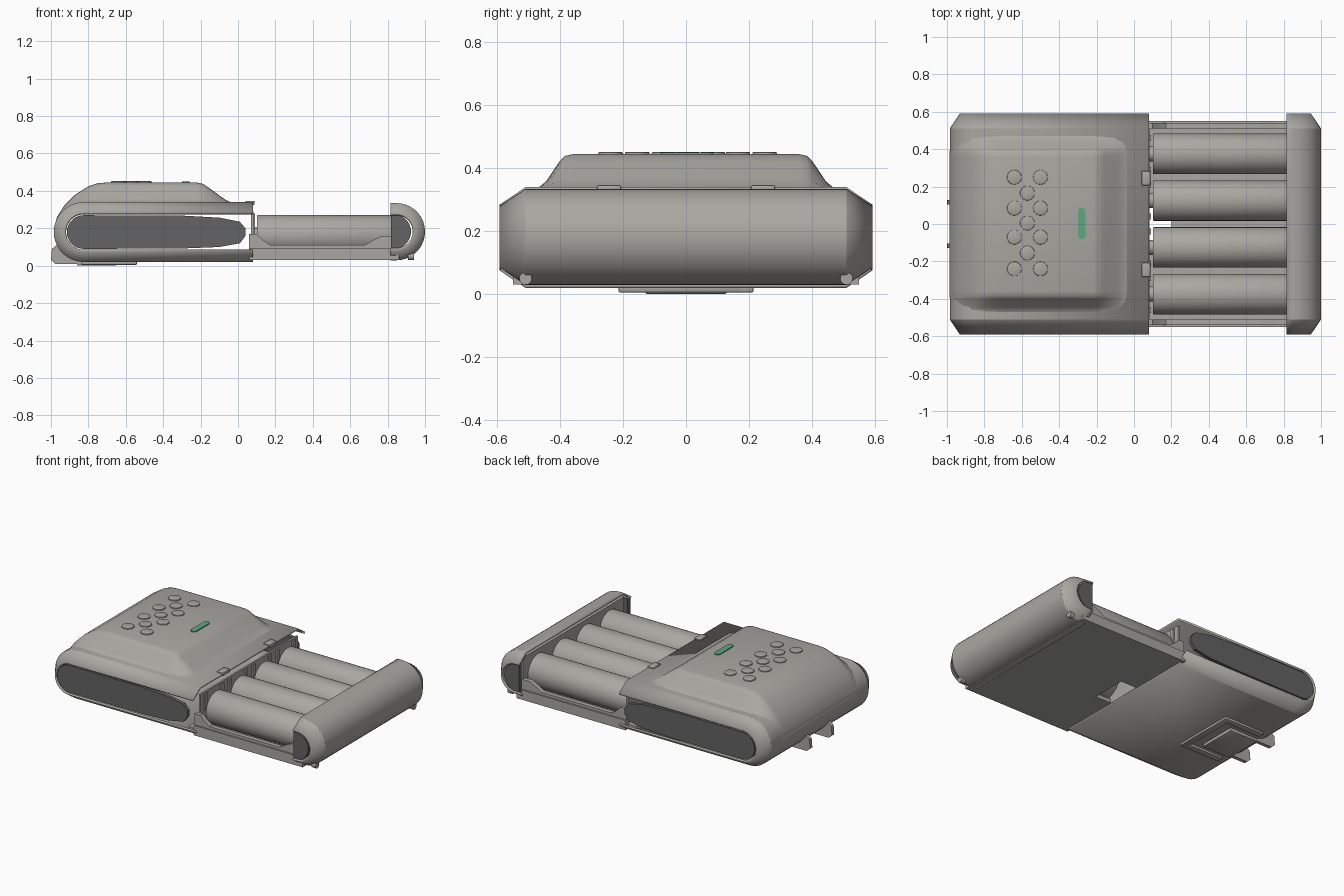
import bpy, bmesh, math
from mathutils import Vector

if "Cube" in bpy.data.objects:
    bpy.data.objects.remove(bpy.data.objects["Cube"])


def material(name, rgb):
    m = bpy.data.materials.new(name)
    m.diffuse_color = (*rgb, 1)
    m.use_nodes = True
    m.node_tree.nodes["Principled BSDF"].inputs["Base Color"].default_value = m.diffuse_color
    return m


GREY = material("warm_grey", (0.40, 0.39, 0.36))
DARK = material("dark_grey", (0.125, 0.125, 0.125))
GREEN = material("indicator_green", (0.11, 0.39, 0.22))


def finish(name, bm, mat, angle=25):
    me = bpy.data.meshes.new(name)
    bm.to_mesh(me)
    bm.free()
    me.materials.append(mat)
    ob = bpy.data.objects.new(name, me)
    bpy.context.collection.objects.link(ob)
    bpy.ops.object.select_all(action='DESELECT')
    ob.select_set(True)
    bpy.context.view_layer.objects.active = ob
    bpy.ops.object.shade_smooth_by_angle(angle=math.radians(angle))
    return ob


def strip_loft(name, sections, mat, centre, thickness=0, angle=25):
    """Open surface through xz profiles placed at successive y values."""
    bm = bmesh.new()
    rows = [[bm.verts.new((x, y, z)) for x, z in prof] for y, prof in sections]
    for a, b in zip(rows, rows[1:]):
        for i in range(len(a) - 1):
            bm.faces.new((a[i], a[i + 1], b[i + 1], b[i]))
    bmesh.ops.recalc_face_normals(bm, faces=bm.faces)
    bm.normal_update()
    side = sum(f.normal.dot(f.calc_center_median() - Vector(centre)) for f in bm.faces)
    if side < 0:
        bmesh.ops.reverse_faces(bm, faces=bm.faces)
    ob = finish(name, bm, mat, angle)
    if thickness:
        s = ob.modifiers.new("wall", 'SOLIDIFY')
        s.thickness = thickness
        s.offset = -1
    return ob


def plate(name, pts, y0, y1, mat):
    """xz outline extruded along y."""
    bm = bmesh.new()
    f = bm.faces.new([bm.verts.new((x, y0, z)) for x, z in pts])
    g = bmesh.ops.extrude_face_region(bm, geom=[f])['geom']
    bmesh.ops.translate(bm, vec=(0, y1 - y0, 0),
                        verts=[v for v in g if isinstance(v, bmesh.types.BMVert)])
    bmesh.ops.recalc_face_normals(bm, faces=bm.faces)
    return finish(name, bm, mat)


def box(name, x, y, z, mat=GREY, bevel=0):
    bm = bmesh.new()
    bmesh.ops.create_cube(bm, size=1)
    for v in bm.verts:
        v.co = [(lo + hi) / 2 + c * (hi - lo) for c, (lo, hi) in zip(v.co, (x, y, z))]
    if bevel:
        bmesh.ops.bevel(bm, geom=bm.edges[:], offset=bevel, segments=2,
                        profile=0.5, affect='EDGES')
    return finish(name, bm, mat)


def cylinder(name, loc, r, depth, axis='z', mat=GREY, bevel=0, stretch=0, seg=32):
    bm = bmesh.new()
    bmesh.ops.create_cone(bm, cap_ends=True, segments=seg, radius1=r, radius2=r, depth=depth)
    for v in bm.verts:
        if stretch:
            v.co.y += math.copysign(stretch, v.co.y)
    if bevel:
        rims = [e for e in bm.edges if abs(e.verts[0].co.z - e.verts[1].co.z) < 1e-5]
        bmesh.ops.bevel(bm, geom=rims, offset=bevel, segments=2, profile=0.5, affect='EDGES')
    for v in bm.verts:
        c = v.co.copy()
        v.co = Vector((c.z, c.y, -c.x) if axis == 'x' else c) + Vector(loc)
    return finish(name, bm, mat, 30)


def arc(cx, cz, r, a0, a1, n=18):
    return [(cx + r * math.cos(math.radians(a0 + (a1 - a0) * i / n)),
             cz + r * math.sin(math.radians(a0 + (a1 - a0) * i / n))) for i in range(n + 1)]


# Main housing: rounded sleeve, open at the sides and at the drawer end
def housing(inset):
    r = 0.16 - inset
    return [(0.08, 0.18 + r)] + arc(-0.825, 0.18, r, 90, 270) + [(0.08, 0.18 - r)]


Y_STEPS = ((-0.592, 0.055), (-0.51, 0), (0.51, 0), (0.592, 0.055))
strip_loft("housing", [(y, housing(d)) for y, d in Y_STEPS], GREY, (-0.4, 0, 0.18), 0.013)

# Raised lid on top of the housing
lid_top = [(-0.986, 0.19), (-0.968, 0.26), (-0.93, 0.32), (-0.87, 0.38), (-0.80, 0.425),
           (-0.75, 0.441), (-0.70, 0.445), (-0.22, 0.445), (-0.19, 0.439), (-0.16, 0.42),
           (-0.09, 0.368), (-0.055, 0.346), (-0.03, 0.337)]
lid_base = [(-0.978, 0.19), (-0.955, 0.25), (-0.915, 0.30), (-0.86, 0.33)] + \
           [(x, 0.334) for x, _ in lid_top[4:]]


def lid(t):
    return [(a[0] + (b[0] - a[0]) * t, a[1] + (b[1] - a[1]) * t)
            for a, b in zip(lid_base, lid_top)]


half = [(0.485, 0), (0.465, 0.07), (0.445, 0.22), (0.40, 0.82), (0.385, 0.95), (0.36, 1)]
steps = [(-y, t) for y, t in half] + half[::-1]
strip_loft("raised_lid", [(y, lid(t)) for y, t in steps], GREY, (-0.4, 0, 0.0), 0, 40)

# Vent buttons and indicator light
for x, ys in ((-0.64, (0.25, 0.085, -0.07, -0.24)), (-0.57, (0.165, 0.005, -0.155)),
              (-0.50, (0.25, 0.085, -0.07, -0.24))):
    for y in ys:
        cylinder("vent_button", (x, y, 0.446), 0.039, 0.012, bevel=0.004)
cylinder("indicator_light", (-0.28, 0.003, 0.446), 0.02, 0.009, mat=GREEN, stretch=0.064)

# End cap of the drawer
def cap(inset):
    r = 0.153 - inset
    return [(0.815, 0.182 + r)] + arc(0.847, 0.182, r, 90, -90) + [(0.815, 0.182 - r)]


strip_loft("end_cap", [(y, cap(d)) for y, d in Y_STEPS], GREY, (0.84, 0, 0.18), 0.013)
box("end_cap_inner_wall", (0.825, 0.85), (-0.53, 0.53), (0.04, 0.30))

# Parts mirrored on both sides
for s in (-1, 1):
    plate("side_grip", arc(-0.825, 0.18, 0.09, 90, 270) +
          [(-0.30, 0.092), (-0.10, 0.10), (0.01, 0.12), (0.04, 0.16), (0.04, 0.20),
           (0.01, 0.235), (-0.10, 0.257), (-0.30, 0.268)], s * 0.565, s * 0.588, DARK)
    plate("end_cap_grip", [(0.818, 0.275)] + arc(0.832, 0.182, 0.093, 90, -90) +
          [(0.818, 0.089)], s * 0.555, s * 0.585, DARK)
    plate("tray_side_wall", [(0.06, 0.03), (0.86, 0.03), (0.86, 0.16), (0.77, 0.16),
                             (0.73, 0.14), (0.68, 0.112), (0.17, 0.112), (0.13, 0.14),
                             (0.10, 0.17), (0.06, 0.17)], s * 0.51, s * 0.54, GREY)
    box("tray_side_rail", (0.06, 0.86), sorted((s * 0.535, s * 0.55)), (0.03, 0.095))
    box("tray_floor_side", (0.0, 0.20), sorted((s * 0.12, s * 0.52)), (0.03, 0.06))
    box("housing_clip", (0.04, 0.088), (s * 0.245 - 0.038, s * 0.245 + 0.038),
        (0.325, 0.347), bevel=0.005)
    cylinder("screw_boss", (0.925, s * 0.51, 0.05), 0.02, 0.03, 'x', seg=20)
    plate("plug_prong", [(-1.0, 0.03), (-0.995, 0.09), (-0.97, 0.11), (-0.9, 0.11),
                         (-0.75, 0.04), (-0.75, 0.008), (-0.975, 0.008)],
          s * 0.115 - 0.012, s * 0.115 + 0.012, GREY)
    box("plug_frame_side", (-0.84, -0.54), sorted((s * 0.17, s * 0.215)), (0.005, 0.03),
        bevel=0.006)

# Tray floor, with a finger hole near the housing
box("tray_floor", (0.20, 0.86), (-0.52, 0.52), (0.03, 0.06))
box("contact_wall", (0.07, 0.082), (-0.51, 0.51), (0.03, 0.29))

# Batteries with their end terminals and wall ribs
for y in (-0.375, -0.125, 0.125, 0.375):
    cylinder("battery", (0.463, y, 0.163), 0.108, 0.725, 'x', bevel=0.006, seg=40)
    cylinder("battery_terminal", (0.092, y, 0.163), 0.04, 0.022, 'x', seg=20)
    box("contact_spring", (0.08, 0.092), (y - 0.10, y - 0.07), (0.17, 0.28))
    box("contact_spring", (0.08, 0.092), (y + 0.07, y + 0.10), (0.17, 0.28))

# Folding plug base under the housing
box("plug_frame_end", (-0.585, -0.54), (-0.215, 0.215), (0.005, 0.03), bevel=0.006)
box("plug_block", (-0.86, -0.65), (-0.13, 0.13), (0.0, 0.03), bevel=0.008)
